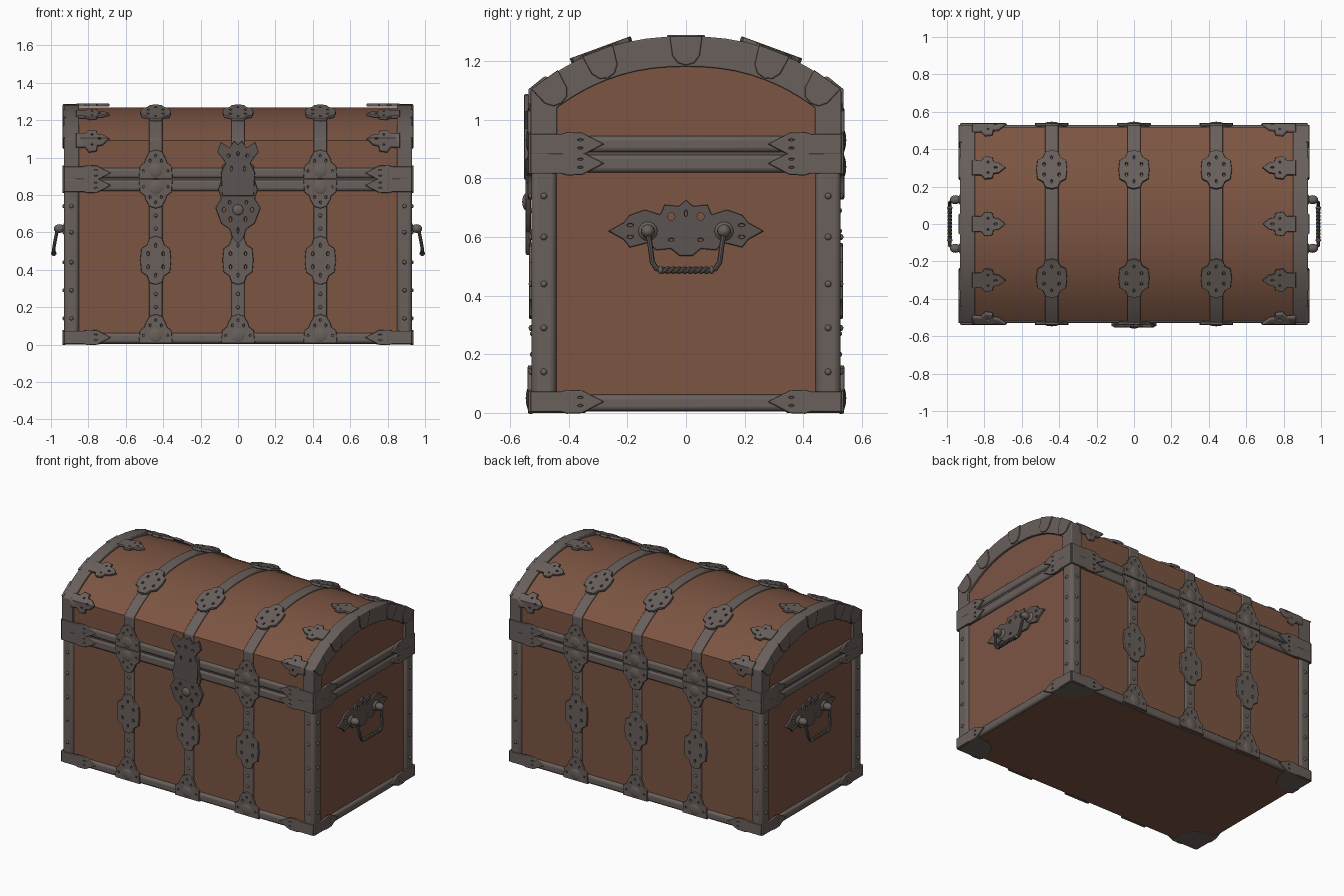
import bpy, bmesh
from math import sin, cos, pi, radians
from mathutils import Vector, Matrix

scene = bpy.context.scene
default = scene.objects.get("Cube")
if default:
    bpy.data.objects.remove(default, do_unlink=True)


def material(name, r, g, b):
    m = bpy.data.materials.new(name)
    m.use_nodes = True
    m.diffuse_color = (r, g, b, 1)
    m.node_tree.nodes["Principled BSDF"].inputs["Base Color"].default_value = (r, g, b, 1)
    return m


wood = material("brown wood", .2, .09, .055)
metal = material("grey iron", .14, .115, .105)
dark = material("dark iron", .105, .088, .082)


def finish(mesh, mat):
    mesh.materials.clear()
    mesh.materials.append(mat)
    mesh.shade_smooth()
    mesh.set_sharp_from_angle(angle=radians(35))
    return mesh


def add(name, mesh, bevel=0):
    ob = bpy.data.objects.new(name, mesh)
    scene.collection.objects.link(ob)
    if bevel:
        mod = ob.modifiers.new("rounded edges", "BEVEL")
        mod.width, mod.segments = bevel, 3
    return ob


def from_bmesh(name, bm, mat):
    bmesh.ops.recalc_face_normals(bm, faces=bm.faces)
    mesh = bpy.data.meshes.new(name)
    bm.to_mesh(mesh)
    bm.free()
    return finish(mesh, mat)


def box(name, lo, hi, mat, bevel=0):
    lo, hi = Vector(lo), Vector(hi)
    bm = bmesh.new()
    bmesh.ops.create_cube(bm, size=1)
    for v in bm.verts:
        v.co = (lo + hi) / 2 + v.co * (hi - lo)
    return add(name, from_bmesh(name, bm, mat), bevel)


def curve_mesh(name, curve, mat):
    ob = add(name, curve)
    graph = bpy.context.evaluated_depsgraph_get()
    mesh = bpy.data.meshes.new_from_object(ob.evaluated_get(graph))
    bpy.data.objects.remove(ob, do_unlink=True)
    return finish(mesh, mat)


def spline(curve, points, cyclic):
    s = curve.splines.new("POLY")
    s.points.add(len(points) - 1)
    for p, co in zip(s.points, points):
        p.co = (*co, 1)
    s.use_cyclic_u = cyclic


def plate(name, half, holes, mat):
    """Pierced plate from half an outline, mirrored across its long axis."""
    curve = bpy.data.curves.new(name, "CURVE")
    curve.dimensions, curve.fill_mode = "2D", "BOTH"
    curve.extrude, curve.bevel_depth, curve.bevel_resolution = .004, .005, 1
    outline = half + [(-u, v) for u, v in reversed(half) if u > 0]
    spline(curve, [(u, v, 0) for u, v in outline], True)
    for u, v, ru, rv in holes:
        for s in ((1, -1) if u else (1,)):
            ring = [2 * pi * i / 10 for i in range(10)]
            spline(curve, [(s * u + ru * cos(a), v + rv * sin(a), 0) for a in ring], True)
    return curve_mesh(name, curve, mat)


def tube(name, paths, radius, mat):
    curve = bpy.data.curves.new(name, "CURVE")
    curve.dimensions = "3D"
    curve.bevel_depth, curve.bevel_resolution, curve.use_fill_caps = radius, 2, True
    for path in paths:
        spline(curve, path, False)
    return add(name, curve_mesh(name, curve, mat))


def put(name, mesh, origin, up, normal, scale=(1, 1, 1)):
    """Place a part with its y axis along up and its z axis along normal."""
    v, n = Vector(up).normalized(), Vector(normal).normalized()
    turn = Matrix((v.cross(n), v, n)).transposed().to_4x4()
    ob = add(name, mesh)
    ob.matrix_world = Matrix.Translation(origin) @ turn @ Matrix.Diagonal((*scale, 1))


# Lid arch
HALF, POWER = .53, 2.3


def arch(y, off=0):
    side, top = 1.10 - .65 * off, 1.285 - 1.15 * off
    return side + (top - side) * (1 - (abs(y) / (HALF - off)) ** POWER)


def lid_profile(off):
    w = HALF - off
    ys = [-w * cos(pi * i / 24) for i in range(25)]
    return [(-w, .89)] + [(y, arch(y, off)) for y in ys] + [(w, .89)]


def lid_normal(y):
    slope = (1.285 - 1.10) * POWER * (abs(y) / HALF) ** (POWER - 1) / HALF
    return Vector((0, slope if y > 0 else -slope, 1)).normalized()


def arch_band(name, x0, x1, off, depth, mat, bevel):
    bm = bmesh.new()
    rings = []
    for (y, z), (yi, zi) in zip(lid_profile(off), lid_profile(off + depth)):
        rings.append([bm.verts.new(c) for c in ((x0, y, z), (x1, y, z), (x1, yi, zi), (x0, yi, zi))])
    for a, b in zip(rings, rings[1:]):
        for i in range(4):
            j = (i + 1) % 4
            bm.faces.new((a[i], a[j], b[j], b[i]))
    bm.faces.new(rings[0])
    bm.faces.new(rings[-1])
    return add(name, from_bmesh(name, bm, mat), bevel)


# Wooden body and lid
box("body", (-.912, -.512, .004), (.912, .512, .88), wood)
bm = bmesh.new()
end = bm.faces.new([bm.verts.new((-.912, y, z)) for y, z in lid_profile(.015)])
moved = bmesh.ops.extrude_face_region(bm, geom=[end])["geom"]
bmesh.ops.translate(bm, vec=(1.824, 0, 0), verts=[g for g in moved if isinstance(g, bmesh.types.BMVert)])
add("lid", from_bmesh("lid", bm, wood))

# Iron frame
box("seam", (-.92, -.52, .87), (.92, .52, .9), dark)
for name, z0, z1 in (("bottom_band", .006, .062), ("body_top_band", .82, .882), ("lid_band", .889, .945)):
    box(name, (-.93, -.53, z0), (.93, .53, z1), metal, .016)
for sx in (-1, 1):
    x0, x1 = sorted((sx * .85, sx * .93))
    arch_band("lid_end_rim", x0, x1, 0, .09, metal, .01)
    for sy in (-1, 1):
        y0, y1 = sorted((sy * .442, sy * .528))
        box("corner_post", (x0, y0, .01), (x1, y1, .87), metal, .02)

# Pierced ornament shapes
medallion = plate("medallion", [(0, .125), (.03, .115), (.042, .08), (.072, .06), (.078, 0), (.072, -.06),
                  (.042, -.08), (.03, -.115), (0, -.125)],
                  [(.04, .035, .012, .016), (.04, -.035, .012, .016), (0, .08, .01, .016), (0, -.08, .01, .016)], metal)
foot = plate("foot", [(0, .145), (.03, .135), (.05, .1), (.055, .08), (.08, .06), (.085, 0), (0, 0)],
             [(.03, .09, .01, .013), (0, .118, .01, .012), (.065, .035, .01, .012)], metal)
leaf = plate("leaf", [(0, .165), (.025, .135), (.03, .105), (.055, .1), (.06, .065), (.036, .045), (.038, 0), (0, 0)],
             [(0, .12, .01, .014), (.03, .08, .01, .01)], metal)
bracket = plate("bracket", [(0, .235), (.018, .2), (.034, .17), (.036, .12), (.03, .1), (.03, 0), (0, 0)],
                [(.014, .165, .008, .014)], metal)
tab = plate("tab", [(0, .09), (.025, .083), (.042, .06), (.05, 0), (0, 0)], [], metal)
corner = plate("corner", [(0, .19), (.07, .172), (.125, .125), (0, 0)], [], metal)
lock = plate("lock", [(0, .545), (.025, .57), (.04, .62), (.085, .65), (.115, .73), (.085, .78), (.1, .83), (.085, .875), (0, .875)],
             [(.04, .67, .012, .018), (.075, .72, .014, .016), (0, .61, .01, .02), (.045, .76, .012, .014), (.06, .83, .012, .016)], dark)
hasp = plate("hasp", [(0, 1.06), (.02, 1.08), (.045, 1.045), (.09, 1.075), (.105, 1.03), (.08, 1.0), (.06, .97), (.085, .92), (.08, .8), (0, .8)],
             [(.05, 1.01, .014, .012), (0, 1.02, .012, .016), (.035, .94, .01, .018)], dark)
handle_plate = plate("handle_plate", [(0, .1), (.022, .08), (.07, .085), (.085, .05), (.14, .068), (.19, .05), (.21, .025), (.255, 0),
                     (.21, -.025), (.19, -.05), (.13, -.035), (.1, -.06), (.05, -.055), (.02, -.08), (0, -.08)],
                     [(.05, .05, .012, .014), (.19, .02, .016, .01), (.19, -.02, .016, .01), (0, .06, .01, .016), (.05, -.03, .014, .01)], dark)

# Leaf folded over the lid shoulder
bm = bmesh.new()
bm.from_mesh(leaf)
bmesh.ops.bisect_plane(bm, geom=bm.verts[:] + bm.edges[:] + bm.faces[:], plane_co=(0, 0, 0), plane_no=(1, 0, 0))
for v in bm.verts:
    v.co.z -= abs(v.co.x) * .48
shoulder_leaf = from_bmesh("shoulder_leaf", bm, metal)

bm = bmesh.new()
bmesh.ops.create_uvsphere(bm, u_segments=14, v_segments=8, radius=1)
ball = from_bmesh("ball", bm, metal)
UP = Vector((0, 0, 1))


def stud(name, origin, normal, r, height):
    side = (1, 0, 0) if abs(normal[1]) > .5 else (0, 1, 0)
    put(name, ball, origin, side, normal, (r, r, height))


# Straps with their ornaments
for x in (-.44, 0, .44):
    box("body_strap", (x - .035, -.524, .01), (x + .035, .524, .87), metal, .006)
    arch_band("lid_strap", x - .035, x + .035, .004, .03, metal, .006)
    for sy in (-1, 1):
        n = Vector((0, sy, 0))
        y = sy * .531
        put("strap_medallion", medallion, (x, sy * .526, .45), UP, n)
        put("strap_foot", foot, (x, y, .012), UP, n)
        put("lid_foot", foot, (x, y, .892), UP, n)
        if x or sy > 0:
            put("strap_head", foot, (x, y, .878), -UP, n)
        for z in (.05, .84, .93):
            stud("strap_boss", (x, y, z), n, .045, .016)
        for z in (.2, .27, .62, .69):
            stud("strap_rivet", (x, sy * .524, z), n, .01, .008)
        yl = sy * .29
        ln = lid_normal(yl)
        put("lid_medallion", medallion, (x, yl, arch(yl)), ln.cross((1, 0, 0)), ln, (1, .85, 1))

# Lid rim leaves, end tabs, brackets and rivets
for sx in (-1, 1):
    out = Vector((sx, 0, 0))
    for y in (-.48, -.3, 0, .3, .48):
        n = lid_normal(y)
        put("lid_end_tab", tab, (sx * .928, y, arch(y) - .004), -n, out)
        if abs(y) < .4:
            put("lid_leaf", leaf, (sx * .86, y, arch(y) - .004), -out, n)
    for sy in (-1, 1):
        face = Vector((0, sy, 0))
        put("shoulder_leaf", shoulder_leaf, (sx * .86, sy * .53, 1.1), -out, (0, sy * .9, .43))
        for z in (.038, .851, .917):
            put("front_bracket", bracket, (sx * .925, sy * .53, z), -out, face)
            put("end_bracket", bracket, (sx * .93, sy * .525, z), -face, out)
        put("bottom_corner", corner, (sx * .922, sy * .522, .009), (-sx, -sy, 0), -UP)
        for z in (.14, .29, .44, .6, .74):
            stud("post_rivet", (sx * .89, sy * .528, z), face, .011, .009)
            stud("post_rivet", (sx * .93, sy * .485, z), out, .011, .009)

# Lock on the front
FRONT = Vector((0, -1, 0))
put("lock_plate", lock, (0, -.538, 0), UP, FRONT)
put("lock_hasp", hasp, (0, -.544, 0), UP, FRONT)
stud("lock_boss", (0, -.545, .72), FRONT, .03, .014)

# Handles on both ends
for sx in (-1, 1):
    out = Vector((sx, 0, 0))
    put("handle_plate", handle_plate, (sx * .915, 0, .62), UP, out)
    bail = [(sx * .965, .13, .62), (sx * .975, .122, .57), (sx * .985, .115, .515), (sx * .985, .1, .492), (sx * .985, .085, .487)]
    tube("handle_bail", [bail, [(x, -y, z) for x, y, z in bail]], .009, dark)
    strands = [[(sx * .985 + .006 * cos(t * .5 + p), -.09 + .18 * t / 60, .487 + .006 * sin(t * .5 + p))
                for t in range(61)] for p in (0, pi)]
    tube("handle_twisted_grip", strands, .007, dark)
    for sy in (-1, 1):
        stud("handle_knob", (sx * .955, sy * .13, .62), out, .024, .03)
        stud("handle_base", (sx * .92, sy * .13, .62), out, .034, .02)
        stud("handle_collar", (sx * .985, sy * .087, .487), (0, sy, 0), .0145, .009)
